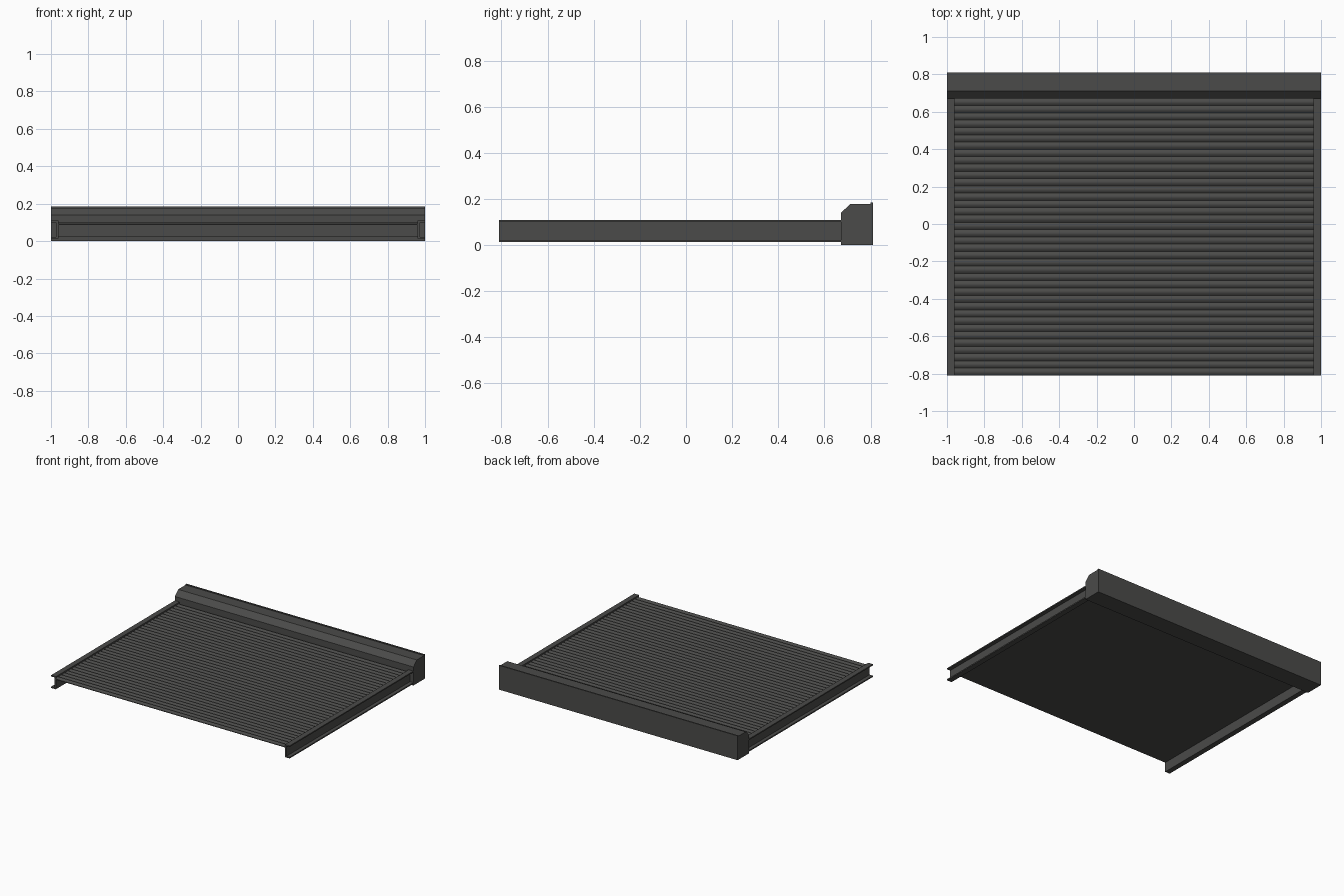
import bpy, bmesh, math

if "Cube" in bpy.data.objects:
    bpy.data.objects.remove(bpy.data.objects["Cube"])

mat = bpy.data.materials.new("dark_grey")
mat.diffuse_color = (0.07, 0.07, 0.067, 1)
mat.use_nodes = True
mat.node_tree.nodes["Principled BSDF"].inputs["Base Color"].default_value = mat.diffuse_color


def finish(name, bm):
    bmesh.ops.recalc_face_normals(bm, faces=bm.faces)
    me = bpy.data.meshes.new(name)
    bm.to_mesh(me)
    bm.free()
    me.materials.append(mat)
    ob = bpy.data.objects.new(name, me)
    bpy.context.collection.objects.link(ob)
    return ob


def extrude_profile(name, points, vec):
    """Closed 3D outline extruded along vec into a solid."""
    bm = bmesh.new()
    face = bm.faces.new([bm.verts.new(p) for p in points])
    ext = bmesh.ops.extrude_face_region(bm, geom=[face])
    verts = [g for g in ext["geom"] if isinstance(g, bmesh.types.BMVert)]
    bmesh.ops.translate(bm, verts=verts, vec=vec)
    return finish(name, bm)


FRONT, BACK, BOX = -0.81, 0.81, 0.672

# Roller housing: chamfered box with a small lip along the back top edge
shell = [(BACK, 0), (BACK, 0.184), (0.80, 0.184), (0.80, 0.178),
         (0.712, 0.178), (BOX, 0.14)]
recess = [(BOX, 0.088), (BOX + 0.01, 0.088), (BOX + 0.01, 0.025), (BOX, 0.025)]
extrude_profile("housing", [(-0.96, y, z) for y, z in shell + recess + [(BOX, 0)]],
                (1.92, 0, 0))

# Housing end caps
for side, x in (("left", -1), ("right", 0.96)):
    extrude_profile("housing_cap_" + side,
                    [(x, y, z) for y, z in shell + [(BOX, 0)]], (0.04, 0, 0))

# Guide rails: channels opening outwards
channel = [(0.96, 0.013), (1, 0.013), (1, 0.022), (0.972, 0.022),
           (0.972, 0.1), (1, 0.1), (1, 0.109), (0.96, 0.109)]
for side, s in (("left", -1), ("right", 1)):
    extrude_profile("guide_rail_" + side, [(s * x, FRONT, z) for x, z in channel],
                    (0, BOX - FRONT, 0))

# Curtain: one convex slat repeated along the rails
COUNT = 38
pitch = (BOX - FRONT) / COUNT
N = 8
arc = [(FRONT + pitch * i / N, 0.091 + 0.009 * math.sin(math.pi * i / N))
       for i in range(N + 1)]
outline = [(FRONT, 0.086)] + arc + [(FRONT + pitch, 0.086)]
slat = extrude_profile("curtain_slats", [(-0.96, y, z) for y, z in outline],
                       (1.92, 0, 0))
arr = slat.modifiers.new("repeat", 'ARRAY')
arr.count = COUNT
arr.use_relative_offset = False
arr.use_constant_offset = True
arr.constant_offset_displace = (0, pitch, 0)
bpy.context.view_layer.objects.active = slat
slat.select_set(True)
bpy.ops.object.shade_smooth_by_angle(angle=math.radians(35))
